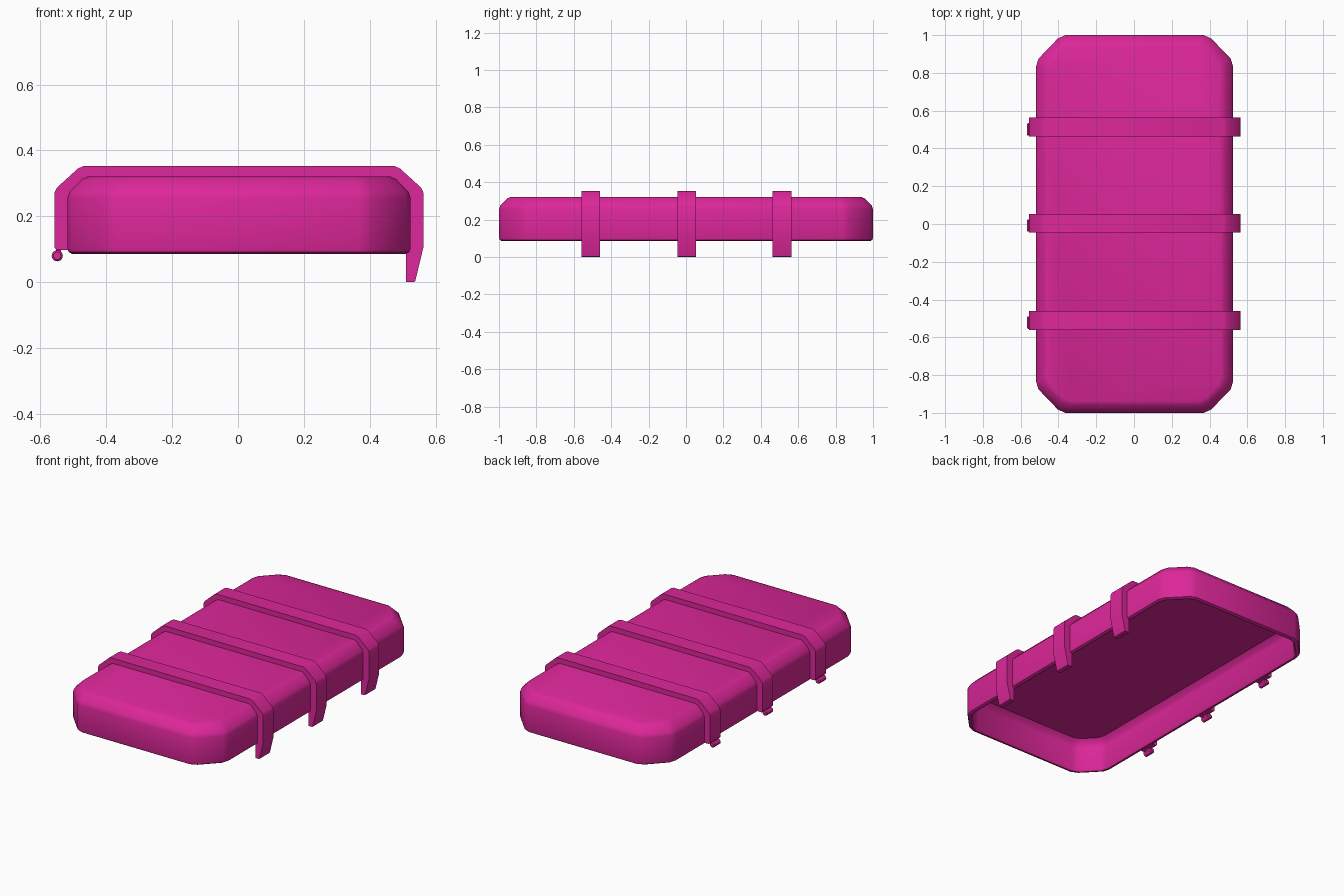
import bpy, bmesh, math
from mathutils import Matrix

if "Cube" in bpy.data.objects:
    bpy.data.objects.remove(bpy.data.objects["Cube"])

mat = bpy.data.materials.new("magenta")
mat.diffuse_color = (0.72, 0.02, 0.32, 1)
mat.use_nodes = True
mat.node_tree.nodes["Principled BSDF"].inputs["Base Color"].default_value = mat.diffuse_color


def finish(bm, name, angle=30):
    bmesh.ops.recalc_face_normals(bm, faces=bm.faces)
    me = bpy.data.meshes.new(name)
    bm.to_mesh(me)
    bm.free()
    me.materials.append(mat)
    ob = bpy.data.objects.new(name, me)
    bpy.context.collection.objects.link(ob)
    bpy.ops.object.select_all(action='DESELECT')
    ob.select_set(True)
    bpy.context.view_layer.objects.active = ob
    bpy.ops.object.shade_smooth_by_angle(angle=math.radians(angle))
    return ob


def outline(d):
    # octagonal footprint with softened corners, inset by d
    k = 0.586 * d
    hx, hy = 0.521 - d, 1.0 - d
    q = [(hx, hy - 0.165 + k), (hx - 0.012, hy - 0.125 + k),
         (hx - 0.115 + k, hy - 0.018), (hx - 0.155 + k, hy)]
    pts = q + [(-x, y) for x, y in reversed(q)]
    return pts + [(-x, -y) for x, y in pts]


# hollow lid: rings from inner ceiling, over the rim, up to the outer top
rings = [(0.058, 0.285), (0.036, 0.262), (0.03, 0.24), (0.03, 0.098), (0.022, 0.086),
         (0.013, 0.086), (0.003, 0.092), (0, 0.104), (0, 0.255), (0.006, 0.274),
         (0.044, 0.313), (0.062, 0.321)]
bm = bmesh.new()
loops = [[bm.verts.new((x + 0.003, y, z)) for x, y in outline(d)] for d, z in rings]
for a, b in zip(loops, loops[1:]):
    for i in range(len(a)):
        j = (i + 1) % len(a)
        bm.faces.new((a[i], a[j], b[j], b[i]))
bm.faces.new(loops[0])
bm.faces.new(loops[-1])
finish(bm, "lid", 40)

# strap cross-section in xz, with the latch tongue on the right
strap = [(-0.551, 0.097), (-0.557, 0.105), (-0.557, 0.272), (-0.55, 0.287),
         (-0.486, 0.345), (-0.47, 0.352), (0.476, 0.352), (0.492, 0.345),
         (0.556, 0.287), (0.563, 0.272), (0.563, 0.105), (0.538, 0.002),
         (0.534, 0), (0.51, 0), (0.51, 0.265), (0.465, 0.305),
         (-0.459, 0.305), (-0.504, 0.265), (-0.504, 0.097)]

for n, yc in enumerate((-0.51, 0.004, 0.513), 1):
    bm = bmesh.new()
    face = bm.faces.new([bm.verts.new((x, yc - 0.05, z)) for x, z in strap])
    ext = bmesh.ops.extrude_face_region(bm, geom=[face], use_keep_orig=True)
    bmesh.ops.translate(bm, vec=(0, 0.1, 0),
                        verts=[v for v in ext["geom"] if isinstance(v, bmesh.types.BMVert)])
    finish(bm, f"strap_{n}")

    # hinge pin with chamfered ends
    yp = yc - 0.012
    bm = bmesh.new()
    bmesh.ops.create_cone(bm, cap_ends=True, segments=12, radius1=0.017, radius2=0.017,
                          depth=0.066,
                          matrix=Matrix.Translation((-0.549, yp, 0.08)) @ Matrix.Rotation(math.pi / 2, 4, 'X'))
    rim = [e for e in bm.edges if any(len(f.verts) > 4 for f in e.link_faces)]
    bmesh.ops.bevel(bm, geom=rim, offset=0.005, segments=1, affect='EDGES')
    finish(bm, f"hinge_pin_{n}")

    # small lug joining pin to strap
    bm = bmesh.new()
    bmesh.ops.create_cube(bm, size=1, matrix=Matrix.Translation((-0.545, yp, 0.098))
                          @ Matrix.Diagonal((0.014, 0.03, 0.03, 1)))
    finish(bm, f"hinge_lug_{n}")
